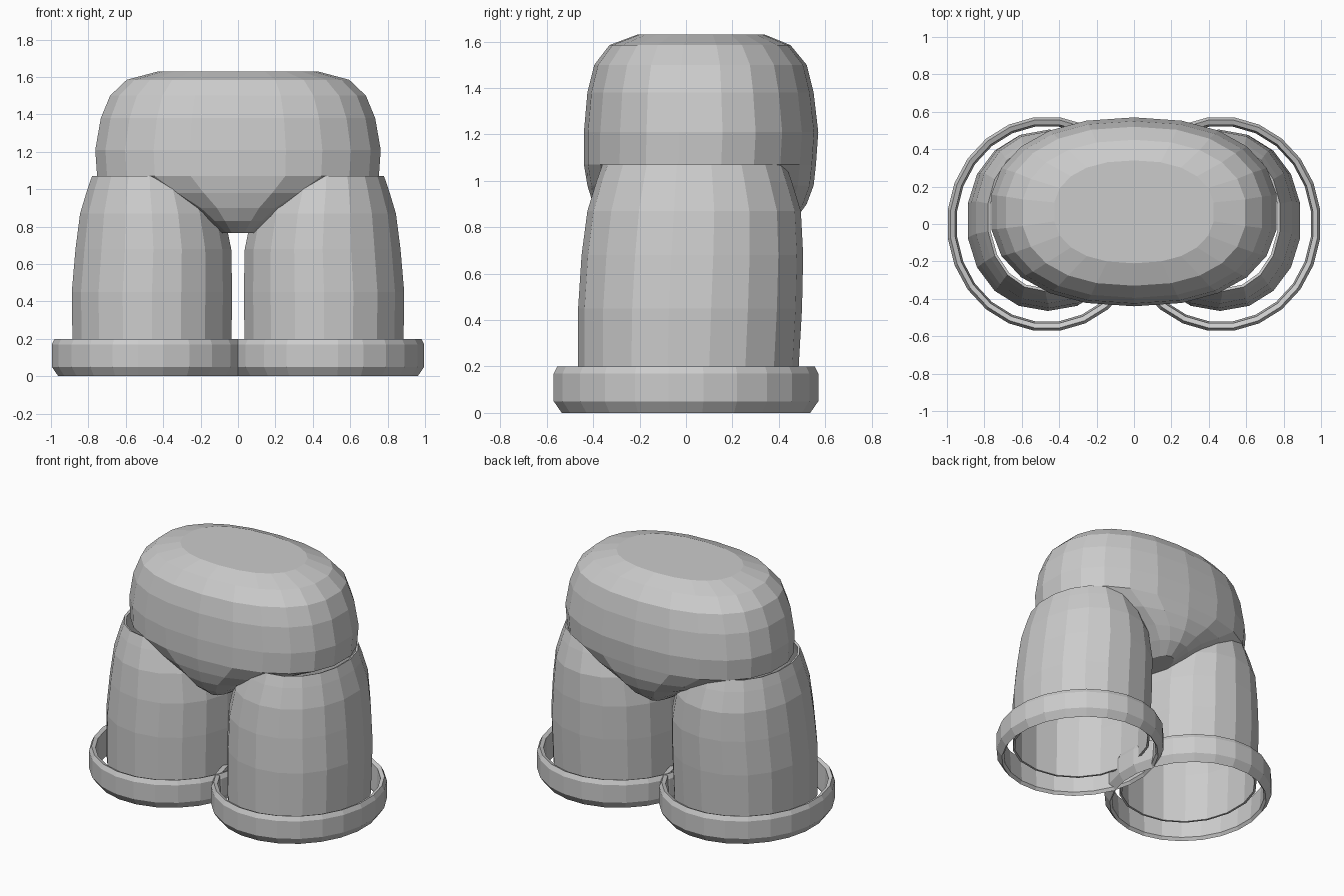
import bpy, bmesh, math

cube = bpy.data.objects.get("Cube")
if cube:
    bpy.data.objects.remove(cube, do_unlink=True)

grey = bpy.data.materials.new("plain grey cloth")
grey.use_nodes = True
colour = (0.6, 0.6, 0.6, 1)
grey.diffuse_color = colour
grey.node_tree.nodes["Principled BSDF"].inputs["Base Color"].default_value = colour


def loft(name, rows, sides, power=2.0, cap=False, closed=False):
    """Skin rounded rings; each row is (z, x_min, x_max, y_min, y_max)."""
    bm = bmesh.new()
    rings = []
    for z, x0, x1, y0, y1 in rows:
        ring = []
        for i in range(sides):
            a = math.tau * (i + 0.5) / sides
            c, s = math.cos(a), math.sin(a)
            px = math.copysign(abs(c) ** (2 / power), c)
            py = math.copysign(abs(s) ** (2 / power), s)
            ring.append(bm.verts.new(((x0 + x1 + (x1 - x0) * px) / 2,
                                      (y0 + y1 + (y1 - y0) * py) / 2, z)))
        rings.append(ring)
    pairs = list(zip(rings, rings[1:]))
    if closed:
        pairs.append((rings[-1], rings[0]))
    for low, high in pairs:
        for i in range(sides):
            j = (i + 1) % sides
            bm.faces.new((low[i], low[j], high[j], high[i]))
    if cap:
        bm.faces.new(rings[0][::-1])
        bm.faces.new(rings[-1])
    mesh = bpy.data.meshes.new(name)
    bm.to_mesh(mesh)
    bm.free()
    mesh.materials.append(grey)
    obj = bpy.data.objects.new(name, mesh)
    bpy.context.scene.collection.objects.link(obj)
    return obj


# Hips: rounded block narrowing to the crotch
hip_profile = [(0.765, 0.10, -0.28, 0.38), (0.83, 0.21, -0.36, 0.47),
               (0.90, 0.34, -0.40, 0.52), (0.98, 0.55, -0.425, 0.55),
               (1.07, 0.76, -0.44, 0.56), (1.21, 0.77, -0.44, 0.57),
               (1.38, 0.74, -0.425, 0.55), (1.50, 0.69, -0.395, 0.52),
               (1.585, 0.60, -0.33, 0.45), (1.63, 0.43, -0.21, 0.34)]
loft("hips", [(z, -x, x, f, b) for z, x, f, b in hip_profile], 22, 2.3, cap=True)

# Legs: open tubes, and cuffs: loose bands around the ankles
leg_profile = [(0.10, 0.03, 0.89, -0.465, 0.48), (0.45, 0.025, 0.895, -0.465, 0.50),
               (0.68, 0.03, 0.875, -0.45, 0.505), (0.87, 0.07, 0.85, -0.425, 0.495),
               (1.0, 0.13, 0.81, -0.385, 0.455), (1.07, 0.16, 0.785, -0.36, 0.43)]
cuff_profile = [(0.0, 0.50), (0.05, 0.535), (0.17, 0.535), (0.2, 0.52),
                (0.19, 0.495), (0.02, 0.485)]
for side, label in ((1, "left"), (-1, "right")):
    rows = []
    for z, a, b, f, k in leg_profile:
        x0, x1 = sorted((side * a, side * b))
        rows.append((z, x0, x1, f, k))
    leg = loft(label + "_leg", rows, 18, 2.1)
    shell = leg.modifiers.new("cloth thickness", 'SOLIDIFY')
    shell.thickness = 0.015
    shell.offset = -1
    cx = side * 0.465
    loft(label + "_cuff", [(z, cx - r, cx + r, -r - 0.04, r + 0.04)
                           for z, r in cuff_profile], 24, closed=True)
